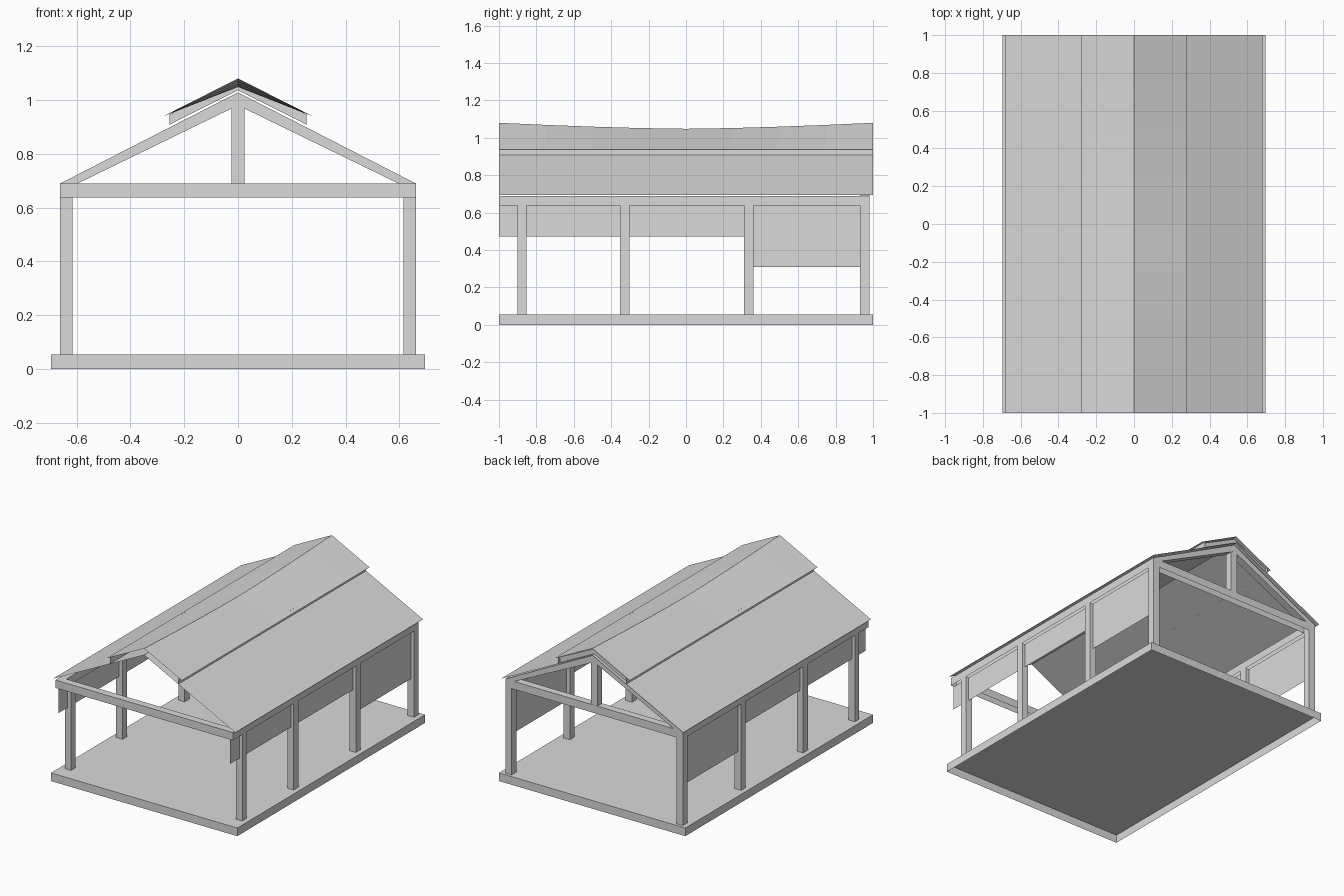
import bpy

if "Cube" in bpy.data.objects:
    bpy.data.objects.remove(bpy.data.objects["Cube"])

GREY = (0.7, 0.7, 0.7, 1.0)
mat = bpy.data.materials.new("light grey")
mat.use_nodes = True
mat.diffuse_color = GREY
mat.node_tree.nodes["Principled BSDF"].inputs["Base Color"].default_value = GREY


def build(name, verts, faces):
    mesh = bpy.data.meshes.new(name)
    mesh.from_pydata(verts, [], faces)
    mesh.materials.append(mat)
    obj = bpy.data.objects.new(name, mesh)
    bpy.context.collection.objects.link(obj)


def prism(name, outline, y0, y1, open_bottom=False):
    """Extrude an (x, z) outline from y0 to y1; the first edge can stay open."""
    area = sum(outline[i - 1][0] * outline[i][1] - outline[i][0] * outline[i - 1][1]
               for i in range(len(outline)))
    if area < 0:  # keep the outline counter-clockwise, first edge first
        outline = [outline[1], outline[0]] + outline[:1:-1]
    n = len(outline)
    verts = [(x, y, z) for y in (y0, y1) for x, z in outline]
    faces = [(i, n + i, n + (i + 1) % n, (i + 1) % n)
             for i in range(1 if open_bottom else 0, n)]
    faces += [tuple(range(n)), tuple(range(n, 2 * n))[::-1]]
    build(name, verts, faces)


def box(name, x0, x1, y0, y1, z0, z1):
    """Box without an underside."""
    prism(name, [(x0, z0), (x1, z0), (x1, z1), (x0, z1)], y0, y1, open_bottom=True)


def sheet(name, rows):
    """Thin sheet through rows of points of equal length."""
    n = len(rows[0])
    verts = [p for row in rows for p in row]
    faces = [(r * n + i, r * n + i + 1, r * n + n + i + 1, r * n + n + i)
             for r in range(len(rows) - 1) for i in range(n - 1)]
    build(name, verts, faces)


BEAM_LOW, BEAM_TOP, FLOOR = 0.637, 0.69, 0.055
POSTS = [(-0.9, -0.853), (-0.352, -0.302), (0.31, 0.36), (0.93, 0.98)]

# hollow floor slab and tie beams across both ends
box("floor_slab", -0.695, 0.695, -1, 1, 0, FLOOR)
box("front_tie_beam", -0.615, 0.615, -1, -0.95, BEAM_LOW, BEAM_TOP)
box("back_tie_beam", -0.615, 0.615, 0.93, 0.98, BEAM_LOW, BEAM_TOP)
box("king_post", -0.025, 0.025, 0.931, 0.979, BEAM_TOP, 1.0)

for side, s in (("left", 1), ("right", -1)):
    # posts and the beam they carry
    for i, (a, b) in enumerate(POSTS):
        box(f"{side}_post_{i + 1}", s * 0.615, s * 0.662, a, b, FLOOR, BEAM_LOW)
    box(f"{side}_eave_beam", s * 0.615, s * 0.662, -1, 0.98, BEAM_LOW, BEAM_TOP)

    # hanging side panels, deeper in the last bay
    x = s * 0.64
    bays = [(-1, POSTS[0][0], 0.472)]
    bays += [(POSTS[i][1], POSTS[i + 1][0], 0.472 if i < 2 else 0.31) for i in range(3)]
    for i, (a, b, low) in enumerate(bays):
        sheet(f"{side}_panel_{i + 1}", [[(x, a, low), (x, b, low)],
                                        [(x, a, BEAM_LOW), (x, b, BEAM_LOW)]][::s])

    # back gable rafter, and the infill between roof and ridge cap
    prism(f"{side}_rafter", [(s * 0.66, 0.69), (s * 0.595, 0.69), (0, 0.98), (0, 1.028)],
          0.93, 0.98)
    prism(f"{side}_cap_rafter", [(0, 1.036), (s * 0.255, 0.908), (s * 0.255, 0.946), (0, 1.07)],
          0.93, 0.98)

    # main roof slope up to the apex, and the low upright strip under the cap
    sheet(f"{side}_roof_slope", [[(s * 0.68, y, 0.694), (0, y, 1.035)]
                                 for y in (-1, 1)][::-s])
    sheet(f"{side}_cap_wall", [[(s * 0.255, y, 0.907), (s * 0.255, y, 0.948)]
                               for y in (-1, 1)][::-s])

    # raised ridge cap with a sagging ridge
    ys = [-1 + i / 4 for i in range(9)]
    sheet(f"{side}_ridge_cap", [[(s * 0.28, y, 0.938), (0, y, 1.048 + 0.032 * abs(y) ** 1.5)]
                                for y in ys][::-s])
